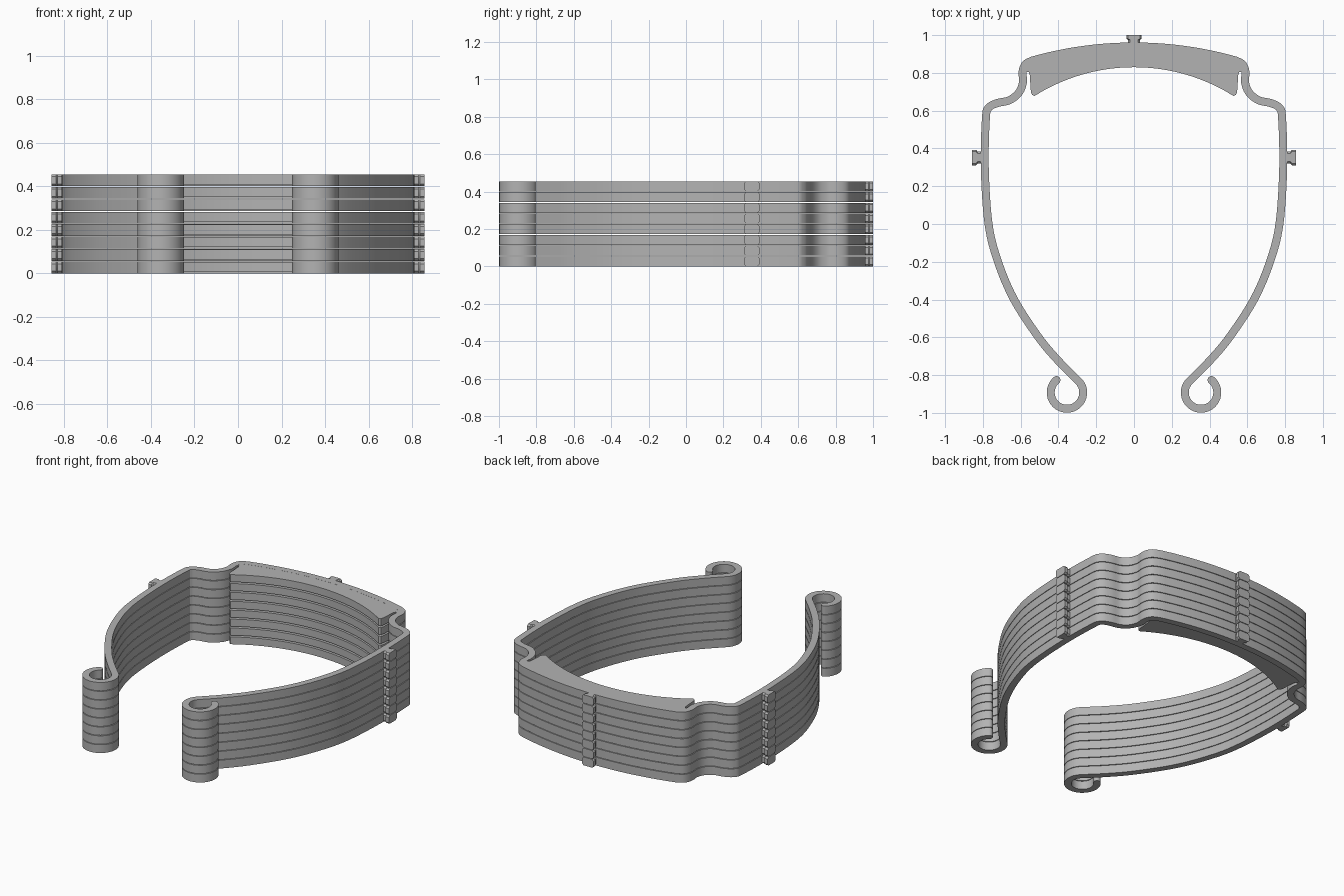
import bpy, bmesh, math
from mathutils import Vector

cube = bpy.data.objects.get("Cube")
if cube:
    bpy.data.objects.remove(cube, do_unlink=True)

LAYERS, PITCH, LAYER_H = 8, 0.0573, 0.0535
HALF = 0.021          # half thickness of the strap

grey = bpy.data.materials.new("grey_plastic")
grey.use_nodes = True
grey.diffuse_color = (0.45, 0.45, 0.45, 1)
grey.node_tree.nodes["Principled BSDF"].inputs["Base Color"].default_value = grey.diffuse_color


def finish(name, bm, mirror=True):
    """Turn a single-layer part into a mirrored, stacked object."""
    bmesh.ops.recalc_face_normals(bm, faces=bm.faces)
    mesh = bpy.data.meshes.new(name)
    bm.to_mesh(mesh)
    bm.free()
    mesh.materials.append(grey)
    obj = bpy.data.objects.new(name, mesh)
    bpy.context.collection.objects.link(obj)
    bpy.ops.object.select_all(action='DESELECT')
    obj.select_set(True)
    bpy.context.view_layer.objects.active = obj
    bpy.ops.object.shade_smooth_by_angle(angle=math.radians(35))
    if mirror:
        obj.modifiers.new("mirror", 'MIRROR').use_clip = True
    arr = obj.modifiers.new("stack", 'ARRAY')
    arr.count = LAYERS
    arr.use_relative_offset = False
    arr.use_constant_offset = True
    arr.constant_offset_displace = (0, 0, PITCH)
    return obj


def spline(pts, steps=6):
    """Smooth path through a few points."""
    p = [2 * pts[0] - pts[1]] + pts + [2 * pts[-1] - pts[-2]]
    out = []
    for a, b, c, d in zip(p, p[1:], p[2:], p[3:]):
        for i in range(steps):
            t = i / steps
            out.append(0.5 * (2 * b + (c - a) * t + (2 * a - 5 * b + 4 * c - d) * t**2
                              + (3 * b - a - 3 * c + d) * t**3))
    return out + [pts[-1]]


def arc_y(x, top, radius):
    return top - radius + math.sqrt(radius**2 - x**2)


# Strap: brow arc, stepped shoulder, long side, then curled hook
brow = [Vector((0.54 * i / 16, arc_y(0.54 * i / 16, 0.94, 1.98))) for i in range(16)]
side = [Vector(p) for p in (
    (0.54, 0.865), (0.575, 0.845), (0.59, 0.805), (0.588, 0.75), (0.61, 0.695),
    (0.66, 0.655), (0.725, 0.64), (0.77, 0.615), (0.784, 0.56), (0.79, 0.3),
    (0.77, 0.0), (0.72, -0.2), (0.635, -0.4), (0.505, -0.6), (0.4, -0.725))]
hook_centre = Vector((0.355, -0.892))
hook = []
for i in range(29):
    a = math.radians(138 + 272 * i / 28)
    hook.append(hook_centre + 0.086 * Vector((math.cos(a), math.sin(a))))
path = brow + spline(side + [hook[0]]) + hook[1:]
widths = [HALF] * len(path)

# rounded tip of the hook
tip = path[-1]
out_dir = (path[-1] - path[-2]).normalized()
for i in range(1, 6):
    a = math.radians(17 * i)
    path.append(tip + out_dir * HALF * math.sin(a))
    widths.append(HALF * math.cos(a))

bm = bmesh.new()
rings = []
for i, (p, w) in enumerate(zip(path, widths)):
    t = (path[min(i + 1, len(path) - 1)] - path[max(i - 1, 0)]).normalized()
    n = Vector((-t.y, t.x)) if i else Vector((0, 1))
    rings.append([bm.verts.new((*(p + n * s * w), z))
                  for s, z in ((1, 0), (1, LAYER_H), (-1, LAYER_H), (-1, 0))])
for a, b in zip(rings, rings[1:]):
    for k in range(4):
        bm.faces.new((a[k], a[(k + 1) % 4], b[(k + 1) % 4], b[k]))
bm.faces.new(rings[-1])
finish("strap", bm)

# Brow pad: crescent behind the strap, open at the mirror plane
outline = [(0.56 * i / 16, arc_y(0.56 * i / 16, 0.935, 1.98)) for i in range(17)]
outline += [(0.572, 0.83), (0.568, 0.806), (0.558, 0.806), (0.552, 0.79),
            (0.546, 0.7), (0.54, 0.684), (0.527, 0.678), (0.512, 0.686)]
outline += [(0.5 * i / 20, arc_y(0.5 * i / 20, 0.83, 0.987)) for i in range(20, -1, -1)]
bm = bmesh.new()
low = [bm.verts.new((x, y, 0.006)) for x, y in outline]
high = [bm.verts.new((x, y, LAYER_H - 0.0005)) for x, y in outline]
for i in range(len(outline) - 1):
    bm.faces.new((low[i], low[i + 1], high[i + 1], high[i]))
bm.faces.new(low)
bm.faces.new(high)
finish("brow_pad", bm)


# Pegs: narrow neck and wider chamfered head
def peg(name, origin, out, length, mirror):
    out = Vector(out)
    across = Vector((-out.y, out.x, 0))
    bm = bmesh.new()
    rings = []
    for d, w in ((0, 0.032), (length * 0.55, 0.032), (length * 0.65, 0.041), (length, 0.041)):
        c = 0.01
        shape = [(-w, c), (-w + c, 0), (w - c, 0), (w, c), (w, LAYER_H - c),
                 (w - c, LAYER_H), (-w + c, LAYER_H), (-w, LAYER_H - c)]
        rings.append([bm.verts.new(Vector(origin) + out * d + across * u + Vector((0, 0, z)))
                      for u, z in shape])
    for a, b in zip(rings, rings[1:]):
        for k in range(8):
            bm.faces.new((a[k], a[(k + 1) % 8], b[(k + 1) % 8], b[k]))
    bm.faces.new(rings[0])
    bm.faces.new(rings[-1])
    finish(name, bm, mirror)


peg("side_pegs", (0.795, 0.352, 0), (1, 0, 0), 0.062, True)
peg("back_peg", (0, 0.945, 0), (0, 1, 0), 0.055, False)
